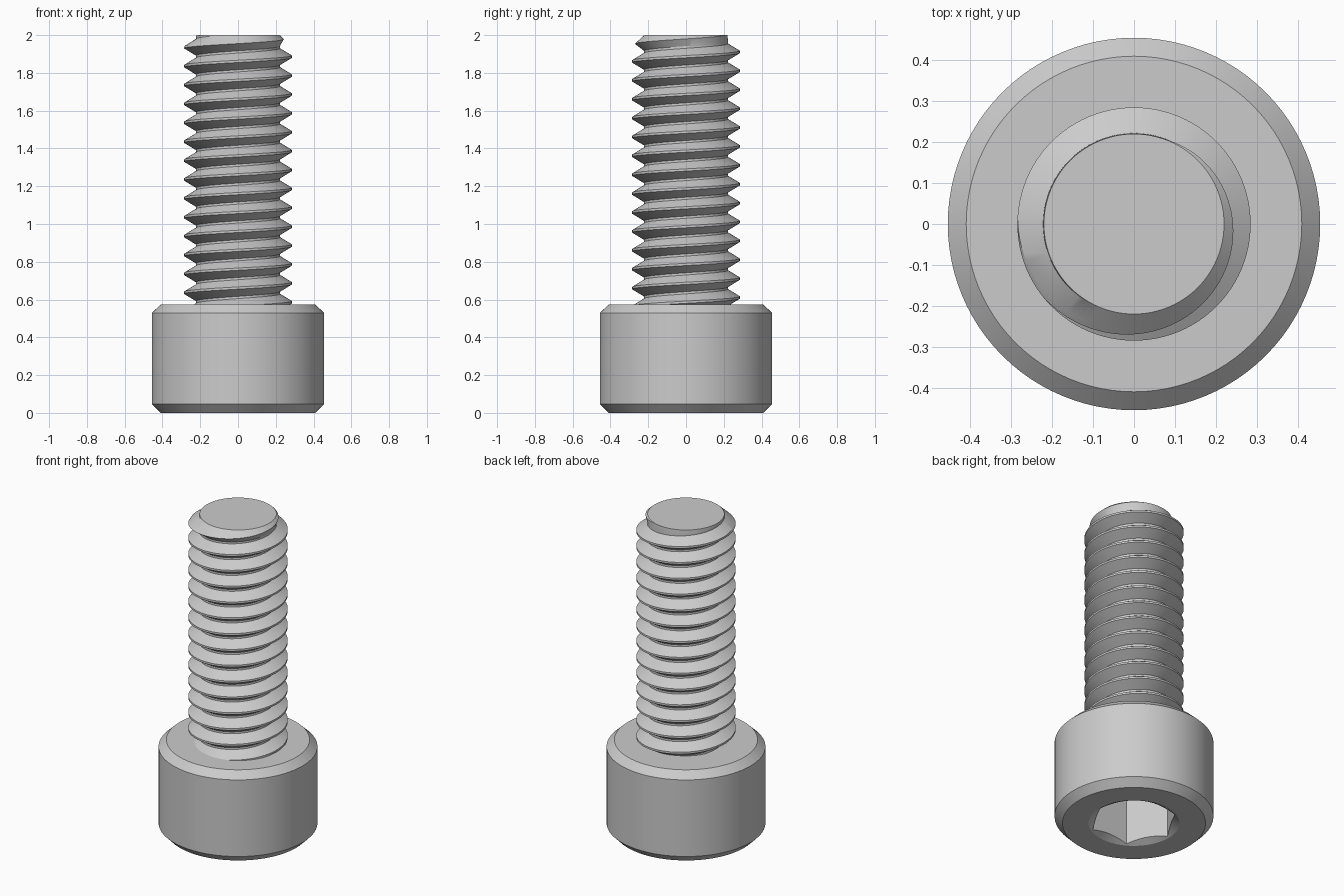
import bpy, bmesh, math

cube = bpy.data.objects.get("Cube")
if cube:
    bpy.data.objects.remove(cube, do_unlink=True)

SEGS = 96
HEAD_TOP, TIP = 0.573, 2.0
PITCH, MAJOR, MINOR = 0.1, 0.285, 0.222
CREST_FLAT = 0.012
CREST_Z = 1.886          # crest height at angle zero, near the tip

steel = bpy.data.materials.new("grey_steel")
steel.use_nodes = True
steel.diffuse_color = (0.6, 0.6, 0.6, 1)
bsdf = steel.node_tree.nodes["Principled BSDF"]
bsdf.inputs["Base Color"].default_value = steel.diffuse_color


def finish(bm, name):
    bmesh.ops.recalc_face_normals(bm, faces=bm.faces)
    mesh = bpy.data.meshes.new(name)
    bm.to_mesh(mesh)
    bm.free()
    mesh.materials.append(steel)
    obj = bpy.data.objects.new(name, mesh)
    bpy.context.collection.objects.link(obj)
    bpy.ops.object.select_all(action="DESELECT")
    obj.select_set(True)
    bpy.context.view_layer.objects.active = obj
    bpy.ops.object.shade_smooth_by_angle(angle=math.radians(25))
    return obj


def bridge(bm, a, b):
    for i in range(len(a)):
        j = (i + 1) % len(a)
        bm.faces.new((a[i], a[j], b[j], b[i]))


# Head: chamfered cylinder with a countersunk hexagonal socket underneath
def hex_radius(angle, corner=0.25):
    sector = math.pi / 3
    return corner * math.cos(sector / 2) / math.cos(angle % sector - sector / 2)


def build_head():
    mouth, depth = 0.26, 0.3
    bm = bmesh.new()

    def ring(radius, height):
        verts = []
        for i in range(SEGS):
            a = math.tau * i / SEGS
            r = radius(a)
            verts.append(bm.verts.new((r * math.cos(a), r * math.sin(a), height(r))))
        return verts

    def circle(r, z):
        return ring(lambda a: r, lambda _: z)

    rings = [
        ring(hex_radius, lambda r: depth),
        ring(hex_radius, lambda r: (mouth - r) * 0.577),
        circle(mouth, 0),
        circle(0.41, 0),
        circle(0.455, 0.046),
        circle(0.455, 0.53),
        circle(0.41, HEAD_TOP),
    ]
    for a, b in zip(rings, rings[1:]):
        bridge(bm, a, b)
    bm.faces.new(rings[0])
    bm.faces.new(rings[-1])
    return finish(bm, "socket_head")


# Shank: right-handed helical thread trimmed flat at both ends
def build_shank():
    bottom = HEAD_TOP - 0.02
    flank = (PITCH - 2 * CREST_FLAT) / 2
    half = CREST_FLAT / 2
    profile = [(MINOR, -half - flank), (MAJOR, -half), (MAJOR, half), (MINOR, half + flank)]
    turns = math.ceil((TIP - bottom) / PITCH) + 4
    start = CREST_Z - PITCH * (turns - 3)
    bm = bmesh.new()
    rows = []
    for i in range(turns * SEGS + 1):
        a = math.tau * i / SEGS
        lift = start + PITCH * i / SEGS
        rows.append([bm.verts.new((r * math.cos(a), r * math.sin(a), lift + z))
                     for r, z in profile])
    for i, (a, b) in enumerate(zip(rows, rows[1:])):
        for k in range(3):
            bm.faces.new((a[k], b[k], b[k + 1], a[k + 1]))
        # root strip up to the next turn
        if i + SEGS + 1 < len(rows):
            c, d = rows[i + SEGS], rows[i + SEGS + 1]
            bm.faces.new((a[3], b[3], d[0], c[0]))
    for z, direction in ((TIP, 1), (bottom, -1)):
        bmesh.ops.bisect_plane(bm, geom=bm.verts[:] + bm.edges[:] + bm.faces[:],
                               plane_co=(0, 0, z), plane_no=(0, 0, direction),
                               clear_outer=True)
    # chamfer the tip
    for v in bm.verts:
        r = math.hypot(v.co.x, v.co.y)
        limit = 0.22 + (TIP - v.co.z) * 1.1
        if r > limit:
            v.co.x *= limit / r
            v.co.y *= limit / r
    bmesh.ops.remove_doubles(bm, verts=bm.verts, dist=0.00002)
    bmesh.ops.holes_fill(bm, edges=[e for e in bm.edges if e.is_boundary], sides=0)
    return finish(bm, "threaded_shank")


build_head()
build_shank()
